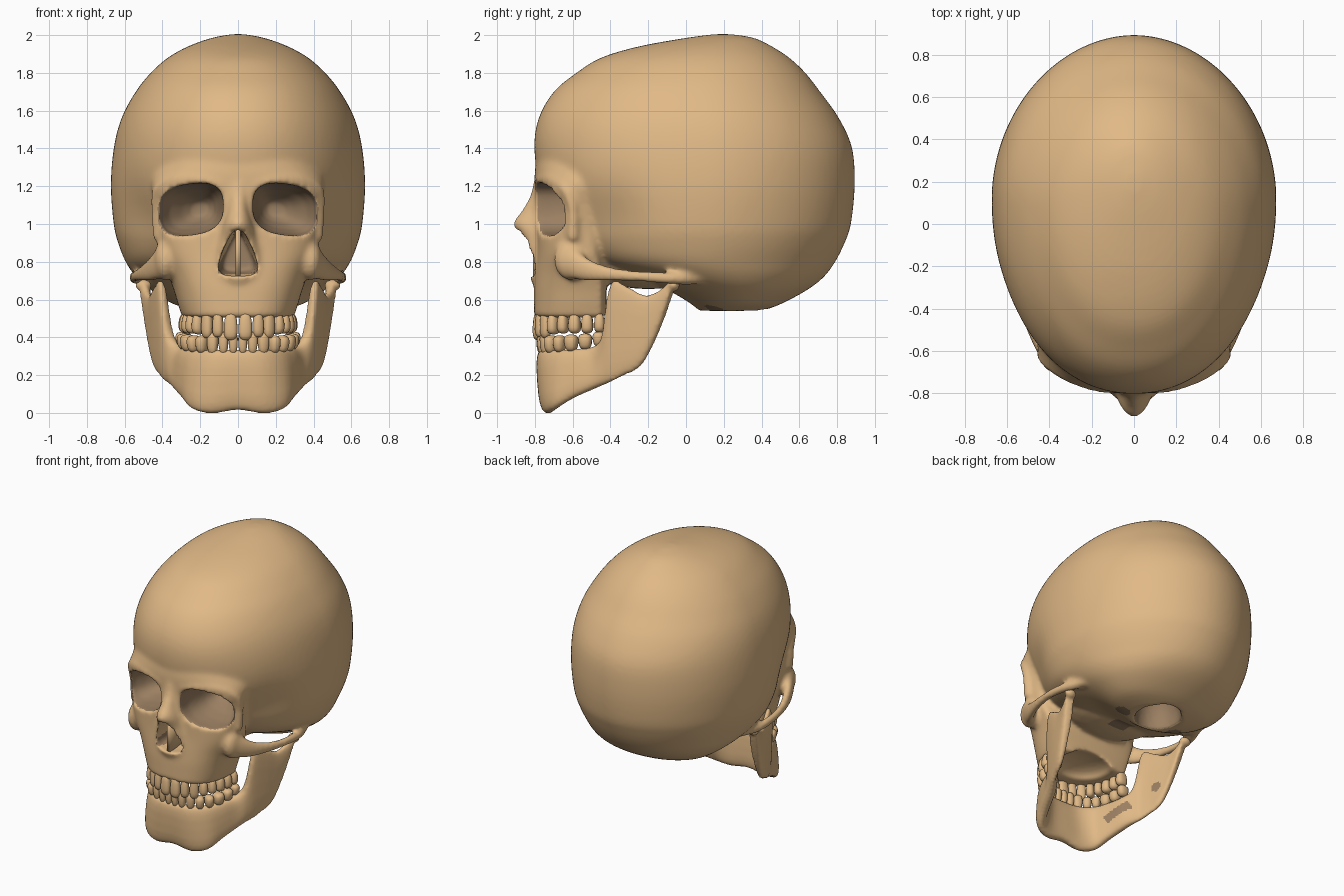
import bpy, bmesh, math
from mathutils import Vector, Matrix, geometry

if "Cube" in bpy.data.objects:
    bpy.data.objects.remove(bpy.data.objects["Cube"])


def colour(name, rgb):
    m = bpy.data.materials.new(name)
    m.diffuse_color = (*rgb, 1)
    m.use_nodes = True
    m.node_tree.nodes["Principled BSDF"].inputs["Base Color"].default_value = m.diffuse_color
    return m


bone = colour("bone_tan", (0.75, 0.485, 0.24))
hollow = colour("hollow_brown", (0.33, 0.215, 0.122))
UP = Vector((0, 0, 1))


def spow(v, p):
    return math.copysign(abs(v) ** p, v)


def spline(rows, n=4):
    """Catmull-Rom interpolation of rows of numbers."""
    out, last = [], len(rows) - 1
    for i in range(last):
        p = [rows[max(0, min(last, i + k))] for k in (-1, 0, 1, 2)]
        for j in range(n):
            t = j / n
            out.append([.5 * (2*b + (c-a)*t + (2*a-5*b+4*c-d)*t*t + (3*b-a-3*c+d)*t**3)
                        for a, b, c, d in zip(*p)])
    return out + [list(rows[-1])]


def loft(bm, rings, sx=1):
    """Closed skin through rings of points."""
    vs = [[bm.verts.new((p[0] * sx, p[1], p[2])) for p in r] for r in rings]
    n = len(vs[0])
    for a, b in zip(vs, vs[1:]):
        for i in range(n):
            bm.faces.new((a[i], a[(i+1) % n], b[(i+1) % n], b[i]))
    bm.faces.new(vs[0])
    bm.faces.new(vs[-1])


def ring(z, hw, yf, yb, yc, p, n=96):
    """Horizontal egg-shaped section, squarer at the front."""
    pts = []
    for i in range(n):
        c, s = math.cos(math.tau * i / n), math.sin(math.tau * i / n)
        q = p if s < 0 else 1.03
        y = yc + ((yb - yc) if s > 0 else (yc - yf)) * spow(s, q)
        dent = math.exp(-((y + .45) / .2) ** 2 - ((z - 1.0) / .2) ** 2)
        pts.append((hw * spow(c, q) * (1 - .08 * dent), y, z))
    return pts


def tube(bm, rows, sx=1, n=14):
    """Tube along rows of x, y, z, half width, half height."""
    rows, rings = spline(rows), []
    for i, r in enumerate(rows):
        a, b = rows[max(0, i - 1)], rows[min(len(rows) - 1, i + 1)]
        t = (Vector(b[:3]) - Vector(a[:3])).normalized()
        side = t.cross(UP).normalized()
        up = side.cross(t)
        rings.append([Vector(r[:3]) + side * r[3] * math.cos(math.tau * k / n)
                      + up * r[4] * math.sin(math.tau * k / n) for k in range(n)])
    loft(bm, rings, sx)


def ball(bm, loc, size):
    bmesh.ops.create_icosphere(bm, subdivisions=3, radius=1,
                               matrix=Matrix.Translation(loc) @ Matrix.Diagonal((*size, 1)))


def dress(me):
    me.materials.clear()
    me.materials.append(bone)
    me.materials.append(hollow)
    me.shade_smooth()


def finish(name, bm):
    bmesh.ops.recalc_face_normals(bm, faces=bm.faces)
    me = bpy.data.meshes.new(name)
    bm.to_mesh(me)
    bm.free()
    ob = bpy.data.objects.new(name, me)
    bpy.context.collection.objects.link(ob)
    dress(me)
    return ob


def fuse(ob, rule, cutter=None, voxel=.014, smooth=8):
    """Merge overlapping lumps, carve cavities, smooth, apply, then colour the hollows by rule."""
    def remesh(size):
        m = ob.modifiers.new("fuse", 'REMESH')
        m.mode, m.voxel_size = 'VOXEL', size
    remesh(voxel)
    if cutter:
        m = ob.modifiers.new("carve", 'BOOLEAN')
        m.operation, m.solver, m.object = 'DIFFERENCE', 'EXACT', cutter
        remesh(voxel * .9)
    m = ob.modifiers.new("soften", 'SMOOTH')
    m.factor, m.iterations = .5, smooth
    dg = bpy.context.evaluated_depsgraph_get()
    me = bpy.data.meshes.new_from_object(ob.evaluated_get(dg))
    ob.modifiers.clear()
    ob.data = me
    dress(me)
    for f in me.polygons:
        c, n = f.center, f.normal
        f.material_index = int(bool(rule(abs(c.x), c.y, c.z, n)))


# --- skull: braincase, face block, nose, skull base, brows, cheeks and arches
sk = bmesh.new()
cranium = [(.54, .20, .07, .40, .24), (.575, .34, .03, .50, .26), (.65, .46, -.10, .64, .25),
           (.72, .54, -.30, .73, .18), (.80, .595, -.50, .79, .12), (.90, .635, -.62, .84, .12),
           (1.0, .658, -.68, .873, .12), (1.2, .673, -.77, .893, .12), (1.4, .658, -.803, .88, .12),
           (1.56, .617, -.78, .81, .11), (1.7, .542, -.70, .71, .09), (1.8, .462, -.58, .632, .09),
           (1.88, .372, -.45, .547, .10), (1.94, .265, -.25, .455, .13), (1.985, .14, 0, .36, .19),
           (2.005, .03, .15, .24, .195)]
loft(sk, [ring(*r, .95) for r in spline(cranium)])
face = [(.505, .295, -.805, -.42, -.45, .74), (.58, .32, -.805, -.42, -.45, .74),
        (.66, .345, -.805, -.42, -.45, .74), (.74, .38, -.80, -.41, -.46, .76),
        (.85, .43, -.79, -.40, -.50, .78), (1.0, .455, -.79, -.36, -.52, .82),
        (1.1, .462, -.795, -.34, -.52, .84), (1.2, .472, -.80, -.34, -.52, .86),
        (1.28, .45, -.80, -.3, -.48, .88), (1.38, .39, -.785, -.3, -.46, .9)]
loft(sk, [ring(*r) for r in spline(face)])
nose = [(.66, .11, -.80, -.65, -.72), (.75, .145, -.84, -.65, -.72), (.85, .135, -.855, -.65, -.72),
        (.93, .11, -.875, -.65, -.72), (1.0, .085, -.915, -.65, -.74), (1.07, .065, -.87, -.65, -.74),
        (1.15, .065, -.825, -.65, -.72), (1.25, .09, -.80, -.65, -.70)]
loft(sk, [ring(*r, 1, 48) for r in spline(nose)])
ball(sk, (0, -.20, .79), (.35, .34, .135))
for sx in (1, -1):
    tube(sk, [(.09, -.775, 1.20, .03, .03), (.19, -.76, 1.23, .032, .032), (.32, -.71, 1.235, .032, .032),
              (.42, -.64, 1.185, .03, .03), (.432, -.60, 1.08, .03, .03), (.415, -.60, .92, .035, .035)], sx)
    tube(sk, [(.39, -.63, .80, .05, .09), (.465, -.52, .755, .032, .06), (.523, -.37, .732, .026, .036),
              (.55, -.2, .72, .026, .03), (.535, -.05, .712, .032, .034), (.47, .1, .72, .04, .04)], sx)
    ball(sk, (.385 * sx, -.61, .81), (.06, .09, .11))
skull = finish("skull", sk)

# --- cavities: eye sockets, nose opening, palate, spinal opening
ct = bmesh.new()
for sx in (1, -1):
    rings = []
    for y, k, dx in [(-1, 1, 0), (-.7, 1, 0), (-.62, .93, 0), (-.54, .76, -.015), (-.46, .48, -.04), (-.42, .25, -.05)]:
        r = []
        for i in range(32):
            u = .172 * k * spow(math.cos(math.tau * i / 32), .75)
            w = .135 * k * spow(math.sin(math.tau * i / 32), .75)
            r.append((.25 + dx + u, y, 1.077 + w - .12 * u))
        rings.append(r)
    loft(ct, rings, sx)
pear = spline([(.03, .725), (.085, .735), (.102, .77), (.09, .83), (.06, .90), (.03, .955), (.012, .97)], 3)
outline = pear + [(-x, z) for x, z in reversed(pear)]
loft(ct, [[(x * k, y, .84 + (z - .84) * k) for x, z in outline] for y, k in ((-1, 1), (-.75, 1), (-.6, .8))])
ball(ct, (0, -.52, .50), (.19, .19, .07))
ball(ct, (0, .25, .55), (.15, .16, .25))
cutter = finish("cavity_cutter", ct)
cutter.hide_render = True


def skull_hollows(x, y, z, n):
    u, w = x - .25, z - 1.077
    if (abs(u) / .174) ** 2.67 + (abs(w + .12 * u) / .137) ** 2.67 < 1 and y < -.36:
        return True
    if .735 < z < .965 and y < -.55 and y > -.815:
        return x < max(.02, .105 - .1 * max(0, z - .78) / .19) and n.y < .5
    if z < .85 and y > -.3:
        if (x / .155) ** 2 + ((y - .25) / .165) ** 2 < 1:
            return True
        return n.z < 0 and (math.hypot(x - .22, y - .15) < .05 or (x < .07 and abs(y + .13) < .06))
    return False


fuse(skull, skull_hollows, cutter)
bpy.data.objects.remove(cutter)

# --- thin wall inside the nose opening
sp = bmesh.new()
bmesh.ops.create_cube(sp, size=1, matrix=Matrix.Translation((0, -.70, .845)) @ Matrix.Diagonal((.026, .22, .25, 1)))
finish("nasal_septum", sp)

# --- lower jaw: columns (bottom point, top point, thickness) swept from one condyle to the other
half = [(0, -.735, .015, 0, -.757, .335, .085), (.14, -.73, -.004, .12, -.745, .335, .085),
        (.235, -.69, .02, .21, -.685, .335, .08), (.28, -.60, .075, .265, -.59, .34, .08),
        (.325, -.49, .125, .305, -.48, .355, .08), (.355, -.43, .15, .355, -.43, .43, .07),
        (.38, -.39, .165, .40, -.395, .69, .06), (.41, -.32, .20, .435, -.31, .67, .055),
        (.43, -.26, .23, .46, -.22, .625, .055), (.445, -.21, .29, .48, -.15, .645, .055),
        (.465, -.14, .44, .495, -.09, .69, .06), (.49, -.085, .60, .50, -.06, .70, .06)]
cols = spline([(-r[0], r[1], r[2], -r[3], *r[4:]) for r in reversed(half[1:])] + half)
rings = []
for i, r in enumerate(cols):
    a, b = cols[max(0, i - 1)], cols[min(len(cols) - 1, i + 1)]
    nrm = Vector((b[1] + b[4] - a[1] - a[4], a[0] + a[3] - b[0] - b[3], 0)).normalized()
    lo, hi = Vector(r[:3]), Vector(r[3:6])
    rings.append([(lo + hi) / 2 + (hi - lo) / 2 * spow(math.cos(math.tau * k / 20), .7)
                  + nrm * r[6] / 2 * spow(math.sin(math.tau * k / 20), .7) for k in range(20)])
jb = bmesh.new()
loft(jb, rings)
for sx in (1, -1):
    ball(jb, (.50 * sx, -.065, .675), (.045, .032, .032))


def jaw_hollows(x, y, z, n):
    """Shallow pits on the inner side of the jaw: a long one and a round one."""
    if x < .15 or n.x * 1 == 0:
        return False
    p = Vector((y, z))
    q, t = geometry.intersect_point_line(p, Vector((-.58, .20)), Vector((-.42, .28)))
    long_pit = 0 < t < 1 and (p - q).length < .03 and x < .355 - .6 * (-.43 - y)
    return long_pit or (math.hypot(y + .26, z - .38) < .035 and x < .445)


fuse(finish("lower_jaw", jb), jaw_hollows, voxel=.012, smooth=4)


# --- teeth set side by side along a dental arch
def teeth(name, hw, yf, yback, widths, lows, highs, flip):
    bm = bmesh.new()
    arch = [Vector((hw * math.sin(t) ** .8, yback + (yf - yback) * max(0, math.cos(t)) ** .8, 0))
            for t in [math.pi / 2 * i / 400 for i in range(401)]]
    dist = [0]
    for a, b in zip(arch, arch[1:]):
        dist.append(dist[-1] + (b - a).length)
    fit, pos = dist[-1] / sum(widths), 0
    for i, (w, lo, hi) in enumerate(zip(widths, lows, highs)):
        w *= fit
        k = min(range(401), key=lambda j: abs(dist[j] - pos - w / 2))
        pos += w
        tan = arch[min(400, k + 8)] - arch[max(0, k - 8)]
        rot = Matrix.Rotation(math.atan2(tan.y, tan.x), 3, 'Z')
        depth = .055 if i < 3 else .08
        for sx in (1, -1):
            for v in bmesh.ops.create_uvsphere(bm, u_segments=14, v_segments=10, radius=1)["verts"]:
                x, y, z = (spow(c, .75) for c in v.co)
                taper = 1 - .14 * z * flip
                p = rot @ Vector((x * w * .47 * taper, y * depth / 2 * taper, 0)) + arch[k]
                v.co = (p.x * sx, p.y, (lo + hi) / 2 + z * (hi - lo) / 2)
    finish(name, bm)


teeth("upper_teeth", .275, -.785, -.43, [.078, .062, .066, .06, .06, .07, .068, .06],
      [.385, .40, .395, .415, .42, .42, .42, .425], [.535, .54, .555, .53, .53, .53, .53, .53], 1)
teeth("lower_teeth", .29, -.765, -.43, [.05, .054, .062, .062, .062, .075, .075, .065],
      [.31, .31, .31, .315, .32, .325, .335, .35], [.43, .43, .425, .41, .41, .415, .42, .43], -1)
